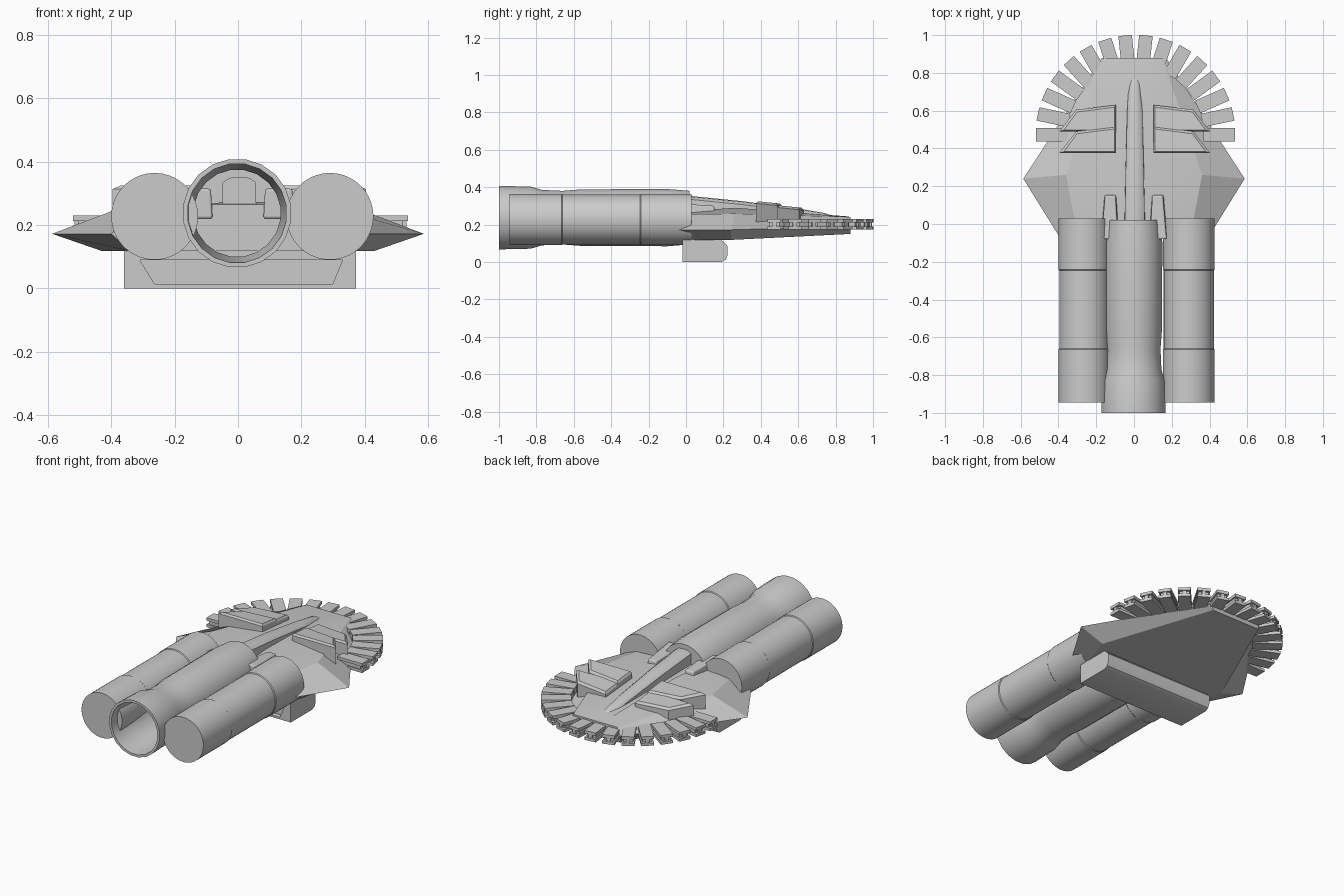
import bpy, bmesh
from math import sin, cos, pi, radians
from mathutils import Matrix, Vector

if "Cube" in bpy.data.objects:
    bpy.data.objects.remove(bpy.data.objects["Cube"])


def finish(name, bm, smooth=None, bevel=0):
    bmesh.ops.recalc_face_normals(bm, faces=bm.faces)
    me = bpy.data.meshes.new(name)
    bm.to_mesh(me)
    bm.free()
    ob = bpy.data.objects.new(name, me)
    bpy.context.collection.objects.link(ob)
    if bevel:
        m = ob.modifiers.new("bevel", 'BEVEL')
        m.width, m.segments, m.limit_method = bevel, 3, 'ANGLE'
    if smooth:
        bpy.ops.object.select_all(action='DESELECT')
        ob.select_set(True)
        bpy.context.view_layer.objects.active = ob
        bpy.ops.object.shade_smooth_by_angle(angle=radians(smooth))
    return ob


def loft(name, rings, cap0=True, cap1=True, **kw):
    """Skin a list of equal-length point rings."""
    bm = bmesh.new()
    vs = [[bm.verts.new(p) for p in r] for r in rings]
    n = len(vs[0])
    for a, b in zip(vs, vs[1:]):
        for i in range(n):
            bm.faces.new((a[i], a[(i + 1) % n], b[(i + 1) % n], b[i]))
    if cap0:
        bm.faces.new(vs[0])
    if cap1:
        bm.faces.new(vs[-1])
    return finish(name, bm, **kw)


def turned(name, cx, cz, profile, n, **kw):
    """Revolve (radius, y) points around a lengthwise axis."""
    rings = [[(cx + r * cos(2 * pi * (i + .5) / n), y, cz + r * sin(2 * pi * (i + .5) / n))
              for i in range(n)] for r, y in profile]
    return loft(name, rings, **kw)


def sym(right):
    """Complete a symmetric ring from its right half."""
    return right + [(-x, y, z) for x, y, z in reversed(right)]


# Side engines with a slightly recessed middle sleeve
for name, cx in (("left_engine", -0.263), ("right_engine", 0.29)):
    turned(name, cx, 0.227, [(.137, -.945), (.137, -.665), (.133, -.66),
                             (.133, -.245), (.137, -.24), (.137, .03)], 48, smooth=30)

# Central thruster: flared shell, hollow from the front
turned("central_thruster", -0.003, 0.237,
       [(.145, .02), (.155, -.1), (.153, -.56), (.145, -.66), (.15, -.77), (.168, -.83),
        (.172, -1), (.157, -1), (.152, -.83), (.138, -.72), (.138, .01)],
       20, smooth=35)

# Hull: flat belly, sharp rim, gently raised deck
loft("hull", [
    sym([(.165, .88, .15), (.43, .24, .118), (.34, -.06, .118)]),
    sym([(.17, .88, .19), (.586, .24, .172), (.40, -.06, .172)]),
    sym([(.15, .88, .24), (.36, .26, .258), (.30, -.06, .255)]),
    sym([(.05, .86, .244), (.10, .26, .29), (.10, -.06, .265)]),
], smooth=20)

# Dorsal spine: arched sections tapering forward
spine = []
for y, w, top in ((-.05, .055, .352), (.03, .055, .352), (.3, .05, .325), (.6, .042, .285),
                  (.74, .034, .262), (.775, .022, .25), (.785, .008, .242)):
    spine.append([(.004 + w * s, y, z) for s, z in
                  ((-1, .2), (-.95, top - .018), (-.6, top - .004), (0, top),
                   (.6, top - .004), (.95, top - .018), (1, .2))])
loft("dorsal_spine", spine, smooth=40)

# Lugs beside the thruster, and stepped deck panels
for side, s in (("left", -1), ("right", 1)):
    loft(side + "_lug", [
        [(s * x, y, .22) for x, y in ((.08, -.08), (.18, -.08), (.165, .16), (.09, .16))],
        [(s * x, y, z) for x, y, z in ((.085, -.08, .315), (.172, -.08, .315),
                                       (.152, .15, .30), (.098, .15, .30))],
    ], bevel=.008)
    for part, dy, z0, z1 in (("rear", 0, .21, .325), ("front", .115, .19, .303)):
        base = [(.40, .375), (.10, .375), (.10, .515), (.31, .49)]
        inset = [(.375, .383), (.108, .383), (.108, .503), (.305, .478)]
        loft(f"{side}_{part}_panel", [
            [(.004 + s * x, y + dy, z0) for x, y in base],
            [(.004 + s * x, y + dy, z1 - .012 - (y - .375) * .1) for x, y in base],
            [(.004 + s * x, y + dy, z1 - (y - .375) * .1) for x, y in inset],
        ])

# Radial teeth: two plates joined by a narrower core and a small end lug
COUNT = 16
for k in range(COUNT):
    bm = bmesh.new()
    for r0, r1, w, z0, z1 in ((.36, .528, .072, .212, .23), (.36, .528, .072, .173, .19),
                              (.36, .512, .056, .185, .215), (.50, .524, .022, .185, .215)):
        bmesh.ops.create_cube(bm, size=1, matrix=Matrix.Translation(
            ((r0 + r1) / 2, 0, (z0 + z1) / 2)) @ Matrix.Diagonal((r1 - r0, w, z1 - z0, 1)))
    bm.transform(Matrix.Translation((.008, .473, 0))
                 @ Matrix.Rotation(pi * k / (COUNT - 1), 4, 'Z'))
    finish(f"rim_tooth_{k + 1}", bm)

# Belly pod: side profile with rounded nose, extruded across
prof = [(-.02, 0), (.19, 0), (.212, .012), (.222, .035), (.222, .085), (.205, .105),
        (.17, .13), (-.02, .13)]
pod = loft("belly_pod", [[(x, y, z) for y, z in prof] for x in (-.36, .372)], smooth=35)

# Shallow trapezoid recess in the front of the pod
trap = [(-.262, .012), (.298, .012), (.33, .09), (-.31, .09)]
cut = loft("pod_recess_cutter", [[(x, y, z) for x, z in trap] for y in (-.1, .01)])
cut.hide_render = True
cut.hide_viewport = True
m = pod.modifiers.new("recess", 'BOOLEAN')
m.operation, m.object, m.solver = 'DIFFERENCE', cut, 'EXACT'
pod.modifiers.move(len(pod.modifiers) - 1, 0)
